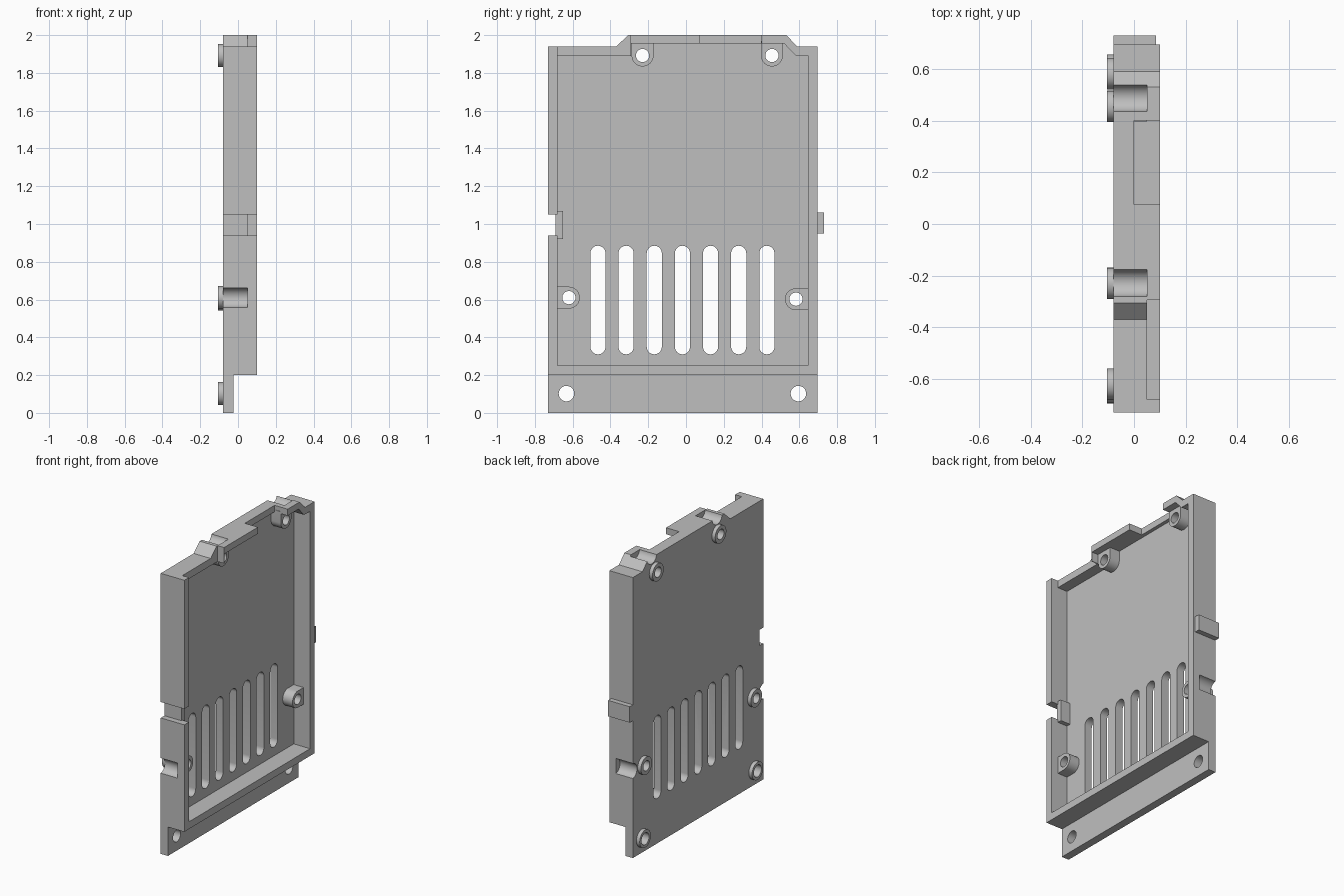
import bpy, bmesh
from math import pi, cos, sin

if "Cube" in bpy.data.objects:
    bpy.data.objects.remove(bpy.data.objects["Cube"])

grey = bpy.data.materials.new("light grey plastic")
grey.use_nodes = True
COLOUR = (0.52, 0.52, 0.52, 1)
grey.diffuse_color = COLOUR
grey.node_tree.nodes["Principled BSDF"].inputs["Base Color"].default_value = COLOUR

BACK, FLOOR, MID, RIM = -0.08, -0.025, 0.05, 0.1


def prism(name, points, x0, x1):
    """Extrude a (y, z) outline along x."""
    bm = bmesh.new()
    face = bm.faces.new([bm.verts.new((x0, y, z)) for y, z in points])
    moved = bmesh.ops.extrude_face_region(bm, geom=[face])["geom"]
    verts = [g for g in moved if isinstance(g, bmesh.types.BMVert)]
    bmesh.ops.translate(bm, verts=verts, vec=(x1 - x0, 0, 0))
    bmesh.ops.recalc_face_normals(bm, faces=bm.faces)
    mesh = bpy.data.meshes.new(name)
    bm.to_mesh(mesh)
    bm.free()
    mesh.materials.append(grey)
    obj = bpy.data.objects.new(name, mesh)
    bpy.context.collection.objects.link(obj)
    return obj


def rect(y0, y1, z0, z1):
    return [(y0, z0), (y1, z0), (y1, z1), (y0, z1)]


def arc(y, z, r, start=0, sweep=2 * pi, n=32):
    count = n if sweep >= 2 * pi else n + 1
    return [(y + r * cos(start + sweep * i / n), z + r * sin(start + sweep * i / n))
            for i in range(count)]


def combine(points, x0, x1, operation):
    """Add or cut a prism on the case, then discard the helper."""
    helper = prism("helper", points, x0, x1)
    mod = case.modifiers.new("shape", 'BOOLEAN')
    mod.object, mod.operation, mod.solver = helper, operation, 'EXACT'
    bpy.context.view_layer.objects.active = case
    bpy.ops.object.modifier_apply(modifier=mod.name)
    bpy.data.objects.remove(helper)


def cut(points, x0=-0.2, x1=0.2):
    combine(points, x0, x1, 'DIFFERENCE')


def add(points, x0, x1):
    combine(points, x0, x1, 'UNION')


# Case body with raised top edge
case = prism("case_shell", [(-0.73, 0), (0.695, 0), (0.695, 1.94), (0.59, 1.94),
                            (0.53, 2), (-0.305, 2), (-0.37, 1.94), (-0.73, 1.94)],
             BACK, RIM)

# Open tray and thin bottom flange
cut([(-0.68, 0.25), (0.645, 0.25), (0.645, 1.892), (0.58, 1.892), (0.52, 1.955),
     (-0.29, 1.955), (-0.29, 1.89), (-0.68, 1.89)], x0=FLOOR)
cut(rect(-1, 1, -0.1, 0.2), x0=FLOOR)

# Lowered parts of the top wall
cut(rect(-0.68, -0.295, 1.8, 2.1), x0=MID)
cut(rect(0.075, 0.4, 1.94, 2.1), x0=0)

# Clip slot with its backing pad, and the clip on the opposite wall
cut(rect(-0.8, -0.69, 0.94, 1.05))
cut(rect(-0.8, -0.67, 0.94, 1.05), x0=MID)
add(rect(-0.69, -0.65, 0.92, 1.07), FLOOR - 0.02, MID)
add(rect(0.68, 0.73, 0.95, 1.06), BACK, 0.085)

# Screw posts: rounded inside, square where they meet the wall
R = 0.058
side_posts = [(-0.62, 0.61, -0.69), (0.582, 0.602, 0.66)]
top_posts = [(-0.23, 1.892), (0.455, 1.892)]
for y, z, wall in side_posts:
    start = -pi / 2 if wall < 0 else pi / 2
    add(arc(y, z, R, start, pi, 16) + [(wall, z + (R if wall < 0 else -R)),
                                      (wall, z - (R if wall < 0 else -R))],
        FLOOR - 0.02, MID)
for y, z in top_posts:
    add(arc(y, z, R, pi, pi, 16) + [(y + R, 1.97), (y - R, 1.97)], FLOOR - 0.02, MID)

# Grooves in the outer walls beside the posts
for y, z in [(-0.738, 0.61), (0.703, 0.602), (-0.228, 2.008), (0.488, 2.008)]:
    cut(arc(y, z, 0.053), x1=MID)

# Rear collars and through holes
holes = [(y, z, 0.035) for y, z, _ in side_posts] + [(y, z, 0.035) for y, z in top_posts]
holes += [(-0.633, 0.102, 0.041), (0.595, 0.102, 0.041)]
for y, z, r in holes:
    add(arc(y, z, 0.061), -0.105, BACK + 0.02)
for y, z, r in holes:
    cut(arc(y, z, r))

# Ventilation slots
for i in range(7):
    y = -0.466 + 0.149 * i
    cut(arc(y, 0.845, 0.04, 0, pi, 16) + arc(y, 0.35, 0.04, pi, pi, 16))

bpy.ops.object.select_all(action='DESELECT')
case.select_set(True)
bpy.context.view_layer.objects.active = case
bpy.ops.object.shade_smooth_by_angle(angle=pi / 6)
